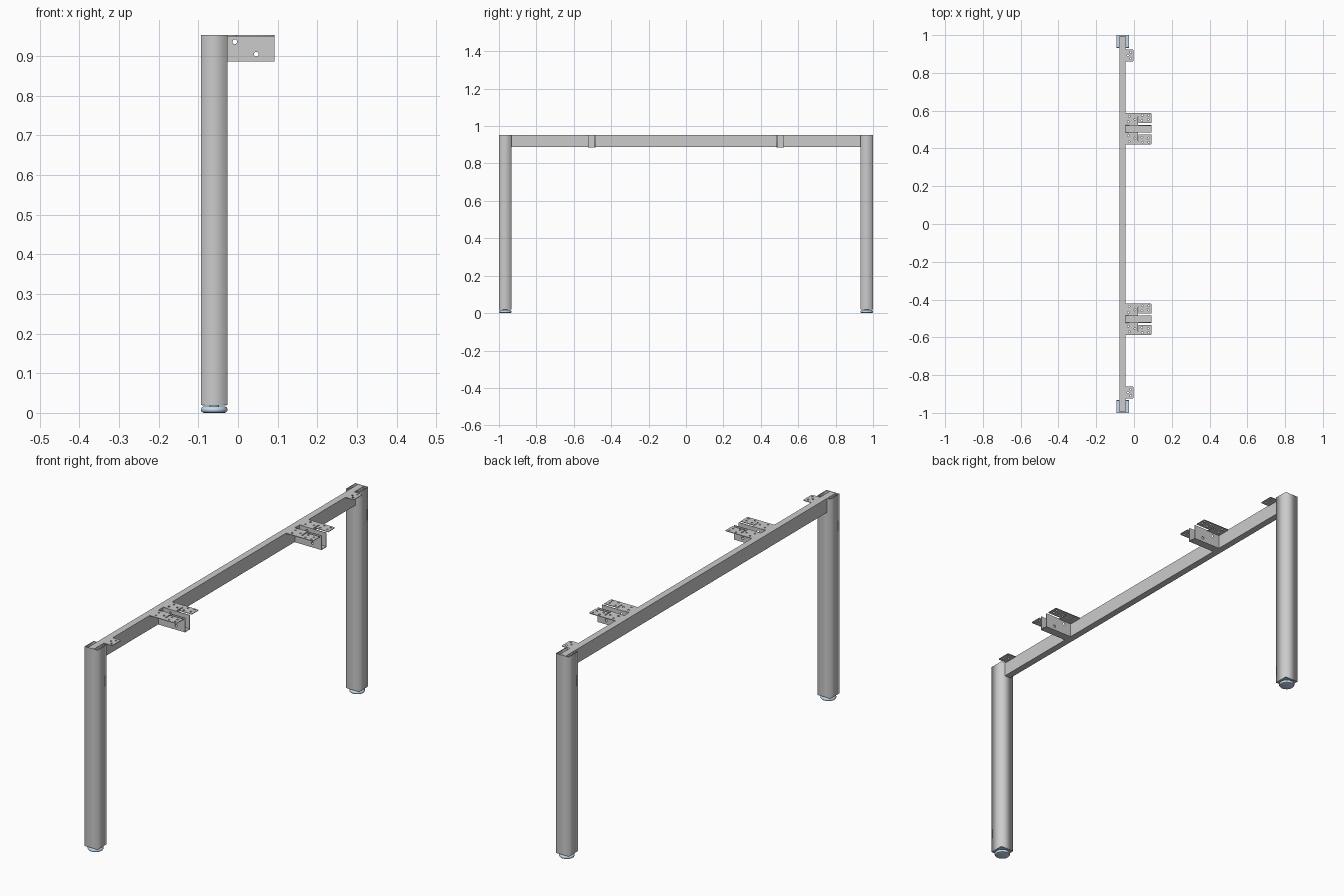
import bpy, bmesh, math
from mathutils import Matrix, Vector

if "Cube" in bpy.data.objects:
    bpy.data.objects.remove(bpy.data.objects["Cube"])

TOP, LX = 0.953, -0.06
blue = bpy.data.materials.new("foot_blue")
blue.diffuse_color = (0.55, 0.72, 0.88, 1)
blue.use_nodes = True
blue.node_tree.nodes["Principled BSDF"].inputs["Base Color"].default_value = blue.diffuse_color


def finish(name, bm, mat=None):
    bmesh.ops.remove_doubles(bm, verts=bm.verts, dist=1e-5)
    bmesh.ops.recalc_face_normals(bm, faces=bm.faces)
    me = bpy.data.meshes.new(name)
    bm.to_mesh(me)
    bm.free()
    ob = bpy.data.objects.new(name, me)
    bpy.context.collection.objects.link(ob)
    if mat:
        me.materials.append(mat)
    return ob


def box(name, x0, x1, y0, y1, z0, z1, mat=None):
    bm = bmesh.new()
    m = Matrix.Translation(((x0 + x1) / 2, (y0 + y1) / 2, (z0 + z1) / 2)) @ \
        Matrix.Diagonal((x1 - x0, abs(y1 - y0), z1 - z0, 1))
    bmesh.ops.create_cube(bm, size=1, matrix=m)
    return finish(name, bm, mat)


def ring(x, y, r, n=16):
    return [(x + r * math.cos(2 * math.pi * i / n), y + r * math.sin(2 * math.pi * i / n))
            for i in range(n)]


def rect(cx, cy, h):
    return [(cx - h, cy - h), (cx + h, cy - h), (cx + h, cy + h), (cx - h, cy + h)]


def plate(name, loops, thick, matrix):
    """Extruded sheet: first loop is the outline, the others are holes."""
    cu = bpy.data.curves.new(name, 'CURVE')
    cu.dimensions, cu.fill_mode, cu.extrude = '2D', 'BOTH', thick / 2
    for pts in loops:
        sp = cu.splines.new('POLY')
        sp.points.add(len(pts) - 1)
        for p, (u, v) in zip(sp.points, pts):
            p.co = (u, v, 0, 1)
        sp.use_cyclic_u = True
    tmp = bpy.data.objects.new(name + "_curve", cu)
    bpy.context.collection.objects.link(tmp)
    bpy.context.view_layer.update()
    me = bpy.data.meshes.new_from_object(tmp.evaluated_get(bpy.context.evaluated_depsgraph_get()))
    bm = bmesh.new()
    bm.from_mesh(me)
    bm.transform(matrix)
    bpy.data.objects.remove(tmp)
    bpy.data.meshes.remove(me)
    return finish(name, bm)


def lathe(name, prof, x, y, mat, n=32):
    bm = bmesh.new()
    vs = [bm.verts.new((x + r, y, z)) for r, z in prof]
    es = [bm.edges.new(p) for p in zip(vs, vs[1:])]
    bmesh.ops.spin(bm, geom=vs + es, cent=(x, y, 0), axis=(0, 0, 1),
                   angle=2 * math.pi, steps=n)
    ob = finish(name, bm, mat)
    bpy.context.view_layer.objects.active = ob
    ob.select_set(True)
    bpy.ops.object.shade_smooth_by_angle(angle=math.radians(35))
    ob.select_set(False)


# Long rail running into both legs
box("top_rail", -0.077, -0.046, -0.996, 0.996, 0.887, TOP)

T = 0.003
Z = TOP - T / 2
for s, side in ((1, "back"), (-1, "front")):
    def flat(name, outline, holes):
        loops = [[(x, s * y) for x, y in outline]] + [ring(x, s * y, 0.0045) for x, y in holes]
        plate(name, loops, T, Matrix.Translation((0, 0, Z)))

    # Hollow leg, open at the top
    ly = s * 0.9665
    plate(side + "_leg", [rect(LX, ly, 0.0335), rect(LX, ly, 0.0305)], TOP - 0.02,
          Matrix.Translation((0, 0, (TOP + 0.02) / 2)))

    # Adjustable foot with rounded rim, and plug in the leg
    lathe(side + "_foot", [(0, 0), (0.026, 0), (0.031, 0.002), (0.0335, 0.006), (0.0335, 0.010),
                           (0.031, 0.014), (0.026, 0.0165), (0.012, 0.0165), (0.012, 0.022),
                           (0, 0.022)], LX, ly, blue)
    box(side + "_leg_plug", LX - 0.0305, LX + 0.0305, ly - 0.0305, ly + 0.0305, 0.019, 0.03, blue)

    # Small fixing tab next to the leg
    flat(side + "_corner_tab", [(-0.046, 0.86), (-0.007, 0.86), (-0.003, 0.864),
                                (-0.003, 0.921), (-0.007, 0.925), (-0.046, 0.925)],
         [(-0.018, 0.876), (-0.018, 0.909), (-0.032, 0.892)])

    # Bracket flanges, each with a relief slit from the channel side
    for edge, out, part in ((0.523, 0.587, "outer"), (0.485, 0.421, "inner")):
        d = 1 if out > edge else -1
        slit = edge + d * 0.045
        flat(f"{side}_bracket_{part}_flange",
             [(-0.046, edge), (0.02, edge), (0.02, slit), (0.025, slit), (0.025, edge + d * 0.012),
              (0.092, edge + d * 0.012), (0.092, out - d * 0.004), (0.088, out), (-0.046, out)],
             [(x, edge + d * o) for x, o in
              ((-0.03, 0.018), (0.005, 0.03), (-0.025, 0.048), (0.042, 0.025), (0.075, 0.03),
               (0.045, 0.052), (0.078, 0.052))])

    # Bracket channel: two drilled walls and a floor
    for y, part in ((0.4865, "inner"), (0.5215, "outer")):
        plate(f"{side}_bracket_{part}_wall",
              [[(-0.046, 0.887), (0.092, 0.887), (0.092, TOP), (-0.046, TOP)],
               ring(-0.008, 0.936, 0.006), ring(0.046, 0.905, 0.006)], T,
              Matrix.Translation((0, s * y, 0)) @ Matrix.Rotation(math.pi / 2, 4, 'X'))
    ya, yb = sorted((s * 0.485, s * 0.523))
    box(side + "_bracket_floor", -0.046, 0.092, ya, yb, 0.886, 0.889)
